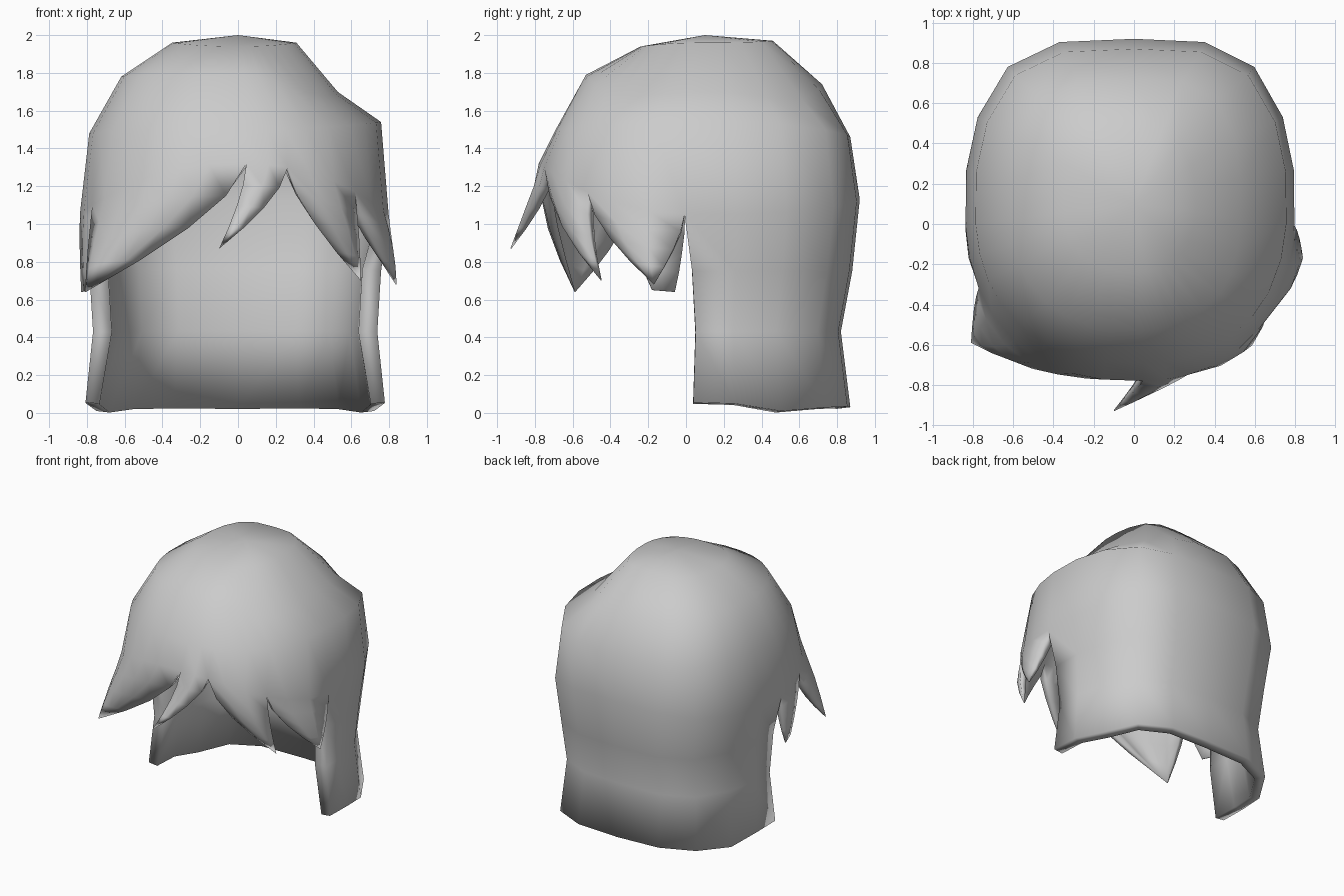
import bpy, bmesh
from math import sin, cos, pi, radians
from mathutils import Vector

if "Cube" in bpy.data.objects:
    bpy.data.objects.remove(bpy.data.objects["Cube"])

# (radius, height) rings from crown to hem, for each side of the head
LEFT = [(.35, 1.96), (.62, 1.78), (.79, 1.48), (.84, 1.05), (.79, .75), (.77, .43), (.81, .06)]
RIGHT = [(.31, 1.96), (.53, 1.70), (.76, 1.54), (.80, 1.05), (.76, .75), (.74, .43), (.78, .06)]
BACK = [(.36, 1.97), (.62, 1.74), (.77, 1.46), (.82, 1.13), (.78, .75), (.72, .43), (.77, .03)]
FRONT = [(.34, 1.94), (.63, 1.79), (.79, 1.50), (.88, 1.32), (.55, .75), (.4, .43), (.5, .06)]
ANGLES = [-5, 8, 25, 46, 69, 90, 111, 134, 155, 172, 185,
          195, 205, 215, 228, 240, 252, 262, 272, 279, 286, 295, 306, 318, 330, 343]
N = len(ANGLES)
CAP = 3       # ring where the strands and back curtain hang from
BACK_N = 11   # columns in the back curtain
CY = 0.1      # crown centre


def ring_point(deg, row):
    c, s = cos(radians(deg)), sin(radians(deg))
    diag = (2 * s * c) ** 2
    rx, zx = (RIGHT if c > 0 else LEFT)[row]
    ry, zy = (BACK if s > 0 else FRONT)[row]
    power = .8 if s > 0 else .86
    if s > 0:
        ry *= 1 + .08 * diag           # squarer back of the head
    x = rx * abs(c) ** power * (1 if c > 0 else -1)
    y = CY + ry * abs(s) ** power * (1 if s > 0 else -1)
    z = zx * c * c + zy * s * s
    if row == 1 and c > 0:
        z -= .06 * diag                # parting arches over the right side
        x *= 1 + .04 * diag
    if row == len(LEFT) - 1:
        z -= .55 * c ** 8 * s ** 2     # hem dips behind the ears
    return Vector((x, y, z))


bm = bmesh.new()
weight = bm.verts.layers.deform.verify()


def add_vert(co, thick):
    v = bm.verts.new(co)
    v[weight][0] = thick
    return v


def bridge(upper, lower, closed=False):
    n = len(upper)
    for i in range(n if closed else n - 1):
        j = (i + 1) % n
        bm.faces.new((upper[i], lower[i], lower[j], upper[j]))


# skull cap
rings = [[add_vert(ring_point(a, r), .6) for a in ANGLES] for r in range(CAP + 1)]
crown = add_vert((0, CY, 2), .6)
for i in range(N):
    bm.faces.new((crown, rings[0][i], rings[0][(i + 1) % N]))
for r in range(CAP):
    bridge(rings[r], rings[r + 1], True)

# long back curtain
upper = rings[CAP][:BACK_N]
for r in range(CAP + 1, len(LEFT)):
    lower = [add_vert(ring_point(a, r), .75 if r == len(LEFT) - 1 else 1)
             for a in ANGLES[:BACK_N]]
    bridge(upper, lower)
    upper = lower


# strands tapering from the cap edge to a tip
def strand(first, last, tip_a, tip_b=None, bulge=.05, rows=4):
    tip_a = Vector(tip_a)
    tip_b = Vector(tip_b or tip_a)
    top = [rings[CAP][i % N] for i in range(first, last + 1)]
    upper = top
    for k in range(1, rows + 1):
        t = k / rows
        lower = []
        for i, v in enumerate(top):
            u = i / (len(top) - 1)
            end = tip_a.lerp(tip_b, u)
            p = v.co.lerp(end, t ** 1.5)
            p.z = v.co.z + (end.z - v.co.z) * t
            out = Vector((p.x, p.y - CY, 0)).normalized()
            p += out * bulge * sin(pi * t) * (.3 + .7 * sin(pi * u))
            lower.append(add_vert(p, .6 - .55 * t ** 2))
        bridge(upper, lower)
        upper = lower


B = BACK_N - 1
strand(B, B + 2, (-.83, -.06, .64), (-.79, -.18, .65), .01)
strand(B + 2, B + 8, (-.81, -.59, .64), bulge=.04)
strand(B + 8, B + 10, (-.10, -.93, .87), bulge=.02)
strand(B + 10, B + 13, (.65, -.45, .70))
strand(B + 13, B + 16, (.84, -.17, .68), bulge=.03)

bmesh.ops.remove_doubles(bm, verts=bm.verts, dist=.0005)
mesh = bpy.data.meshes.new("hair")
bm.to_mesh(mesh)
bm.free()
hair = bpy.data.objects.new("hair", mesh)
bpy.context.collection.objects.link(hair)
hair.vertex_groups.new(name="thickness")

# hair thickness, thinner toward the strand tips
solid = hair.modifiers.new("thickness", 'SOLIDIFY')
solid.thickness = .1
solid.offset = -1
solid.vertex_group = "thickness"

bpy.context.view_layer.objects.active = hair
hair.select_set(True)
bpy.ops.object.shade_smooth_by_angle(angle=radians(75))
